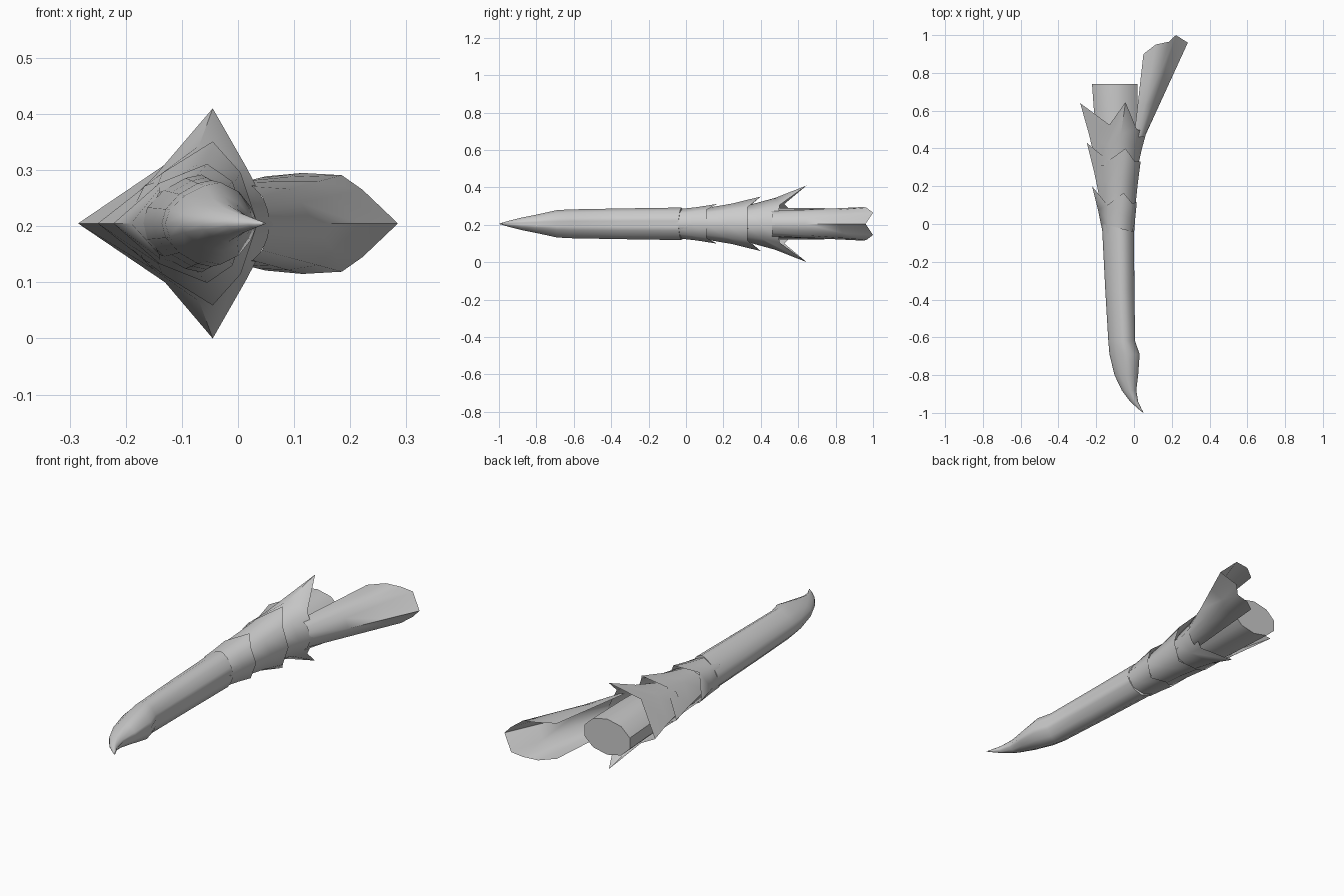
import bpy, math

if "Cube" in bpy.data.objects:
    bpy.data.objects.remove(bpy.data.objects["Cube"])

ZC = 0.205  # height of the long axis
grey = bpy.data.materials.new("bone grey")
grey.diffuse_color = (0.6, 0.6, 0.6, 1)
grey.use_nodes = True
grey.node_tree.nodes["Principled BSDF"].inputs["Base Color"].default_value = grey.diffuse_color


def loft(name, rings, closed=True, cap_start=False, cap_end=False, angle=40):
    """Skin a list of equal-length point rings; z is relative to the axis."""
    n = len(rings[0])
    verts = [(x, y, z + ZC) for ring in rings for x, y, z in ring]
    faces = []
    for r in range(len(rings) - 1):
        for i in range(n if closed else n - 1):
            j = (i + 1) % n
            faces.append((r * n + i, r * n + j, (r + 1) * n + j, (r + 1) * n + i))
    if cap_start:
        faces.append(tuple(range(n))[::-1])
    if cap_end:
        faces.append(tuple(range((len(rings) - 1) * n, len(rings) * n)))
    mesh = bpy.data.meshes.new(name)
    mesh.from_pydata(verts, [], faces)
    mesh.validate()
    mesh.materials.append(grey)
    ob = bpy.data.objects.new(name, mesh)
    bpy.context.collection.objects.link(ob)
    bpy.ops.object.select_all(action='DESELECT')
    ob.select_set(True)
    bpy.context.view_layer.objects.active = ob
    bpy.ops.object.mode_set(mode='EDIT')
    bpy.ops.mesh.select_all(action='SELECT')
    bpy.ops.mesh.normals_make_consistent(inside=False)
    bpy.ops.object.mode_set(mode='OBJECT')
    bpy.ops.object.shade_smooth_by_angle(angle=math.radians(angle))
    return ob


def mirrored(half):
    """Complete a half outline whose first and last points lie on the axis."""
    return half + [(u, -v) for u, v in half[-2:0:-1]]


# Curved claw: rounded diamond section, slightly hollowed right side
claw_outline = mirrored([(0, 0), (.05, .33), (.22, .68), (.45, .93), (.62, 1),
                         (.82, .78), (.95, .42), (1, .18), (.96, 0)])
claw_rings = []
for y, left, right, h in [(0, -.17, .0, .087), (-.35, -.152, .002, .082),
                          (-.62, -.136, .006, .077), (-.69, -.13, .03, .073),
                          (-.8, -.103, .022, .049), (-.88, -.065, .012, .033),
                          (-.94, -.02, .022, .018), (-.975, .018, .038, .008),
                          (-.998, .046, .05, .001)]:
    claw_rings.append([(left + (right - left) * u,
                        y - (.04 * u if y == 0 else 0), h * v)
                       for u, v in claw_outline])
loft("claw", claw_rings, cap_start=True, cap_end=True, angle=55)

# Core trunk with a flat rear end
core_rings = []
for y, left, right, h in [(-.05, -.15, -.005, .07), (.12, -.16, .0, .075),
                          (.33, -.185, .015, .08), (.5, -.205, .02, .085),
                          (.74, -.222, .018, .085)]:
    cx, rx = (left + right) / 2, (right - left) / 2
    core_rings.append([(cx + rx * math.cos(a) / math.cos(math.pi / 10), y,
                        h * math.sin(a))
                       for a in [math.tau * (i + .5) / 10 for i in range(10)]])
loft("trunk", core_rings, cap_start=True, cap_end=True)

# Overlapping collars with pointed rear edges
# each: base (y, left, right, height), then rim points from left tip over the
# top to the right edge as (x, y, z)
collars = [
    ((-.05, -.165, .0, .077),
     [(-.222, .2, 0), (-.14, .1, .072), (-.055, .165, .106), (-.01, .11, .075), (.015, .115, 0)]),
    ((.1, -.175, .008, .083),
     [(-.25, .43, 0), (-.135, .335, .09), (-.045, .4, .146), (.005, .33, .09), (.035, .33, 0)]),
    ((.31, -.2, .022, .093),
     [(-.285, .64, 0), (-.13, .525, .105), (-.045, .645, .205), (.015, .5, .1), (.067, .49, 0)]),
]
for k, ((y, left, right, h), rim) in enumerate(collars):
    cx, rx = (left + right) / 2, (right - left) / 2
    half = [(cx - rx * math.cos(a), y, h * math.sin(a))
            for a in [math.pi * i / 4 for i in range(5)]]
    # middle ring hugs the trunk so that the points flare outward
    mid = [tuple(b + (r - b) * t for b, r, t in zip(p, q, (.45, .5, .41)))
           for p, q in zip(half, rim)]
    rings = [s + [(x, yy, -z) for x, yy, z in s[-2:0:-1]]
             for s in (half, mid, rim)]
    loft("collar_%d" % (k + 1), rings, angle=60)

# Flared trough on the right, open toward the trunk and the rear
base = [(.0, .46, .072), (.026, .46, .066), (.043, .46, .048), (.052, .46, .025), (.056, .46, 0)]
edge = [(.05, .9, .084), (.115, .95, .09), (.185, .965, .086), (.222, 1.0, .06), (.285, .96, 0)]
trough = []
for t in (0, .35, .7, 1):
    half = [tuple(a + (b - a) * t for a, b in zip(p, q)) for p, q in zip(base, edge)]
    trough.append(half + [(x, y, -z) for x, y, z in half[-2::-1]])
loft("flared_trough", trough, closed=False, angle=85)
